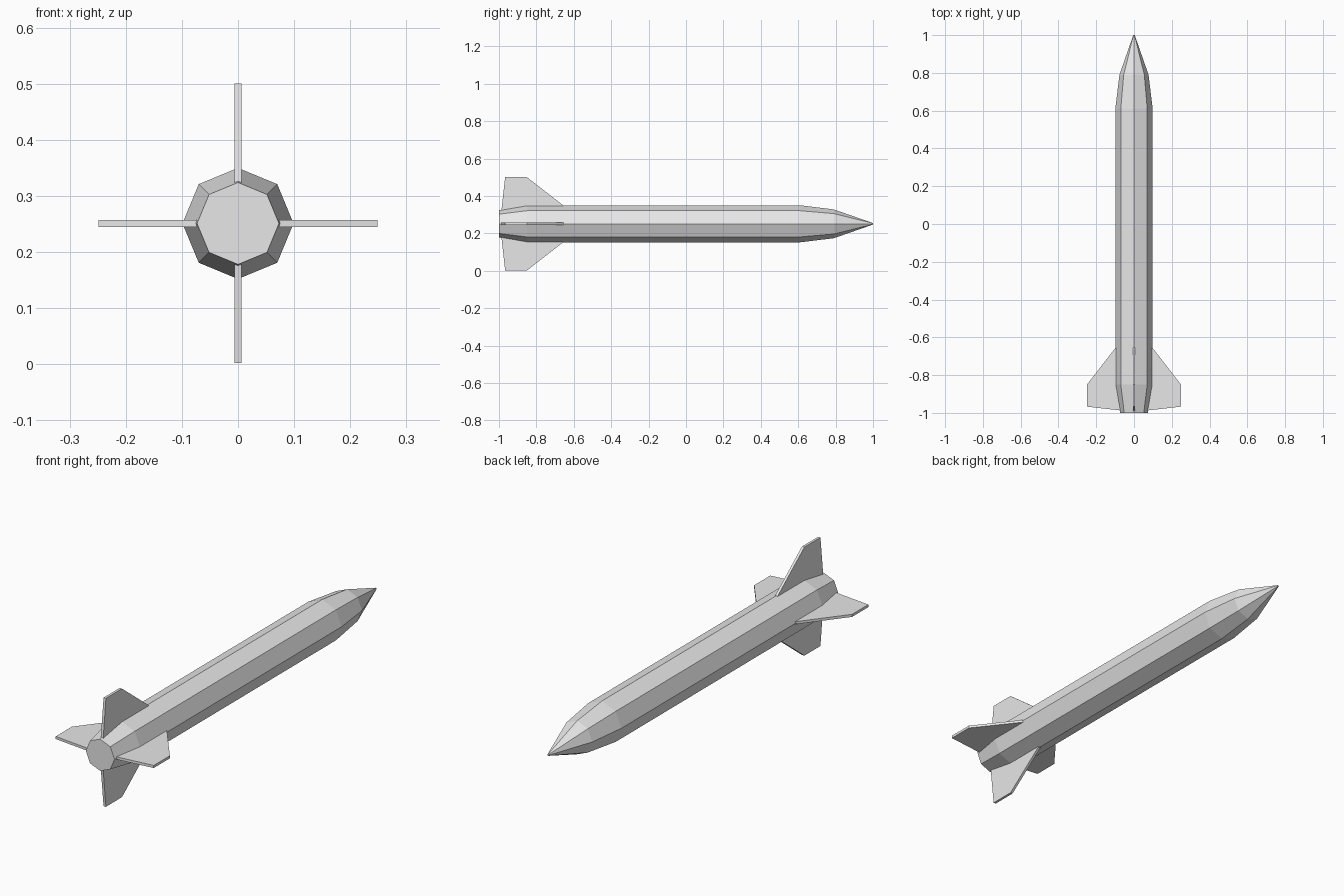
import bpy
import bmesh
from math import cos, sin, tau
from mathutils import Matrix, Vector

if "Cube" in bpy.data.objects:
    bpy.data.objects.remove(bpy.data.objects["Cube"], do_unlink=True)

AXIS_Z = 0.251
SIDES = 8

grey = bpy.data.materials.new("light_grey")
grey.use_nodes = True
grey.diffuse_color = (0.8, 0.8, 0.8, 1)
grey.node_tree.nodes["Principled BSDF"].inputs["Base Color"].default_value = (0.8, 0.8, 0.8, 1)


def finish(bm, name):
    bmesh.ops.recalc_face_normals(bm, faces=bm.faces)
    mesh = bpy.data.meshes.new(name)
    bm.to_mesh(mesh)
    bm.free()
    mesh.materials.append(grey)
    obj = bpy.data.objects.new(name, mesh)
    obj.location.z = AXIS_Z
    bpy.context.collection.objects.link(obj)
    return obj


# Octagonal body: (y, radius) stations from tail to nose
stations = [(-1, 0.073), (-0.85, 0.099), (0.61, 0.099), (0.79, 0.077), (1, 0.004)]
bm = bmesh.new()
rings = [[bm.verts.new((r * cos(tau * i / SIDES), y, r * sin(tau * i / SIDES)))
          for i in range(SIDES)] for y, r in stations]
for a, b in zip(rings, rings[1:]):
    for i in range(SIDES):
        j = (i + 1) % SIDES
        bm.faces.new((a[i], a[j], b[j], b[i]))
bm.faces.new(rings[0])
bm.faces.new(rings[-1])
finish(bm, "body")

# Four swept tail fins: (radius, y) outline, extruded and turned around the axis
outline = [(0.07, -0.62), (0.099, -0.657), (0.249, -0.85), (0.249, -0.967), (0.07, -0.987)]
THICK = 0.012
for k, name in enumerate(["left_fin", "top_fin", "right_fin", "bottom_fin"]):
    bm = bmesh.new()
    face = bm.faces.new([bm.verts.new((r, y, -THICK / 2)) for r, y in outline])
    ext = bmesh.ops.extrude_face_region(bm, geom=[face])
    top = [v for v in ext["geom"] if isinstance(v, bmesh.types.BMVert)]
    bmesh.ops.translate(bm, verts=top, vec=Vector((0, 0, THICK)))
    bmesh.ops.transform(bm, matrix=Matrix.Rotation(-tau * k / 4, 4, "Y"), verts=bm.verts)
    finish(bm, name)
